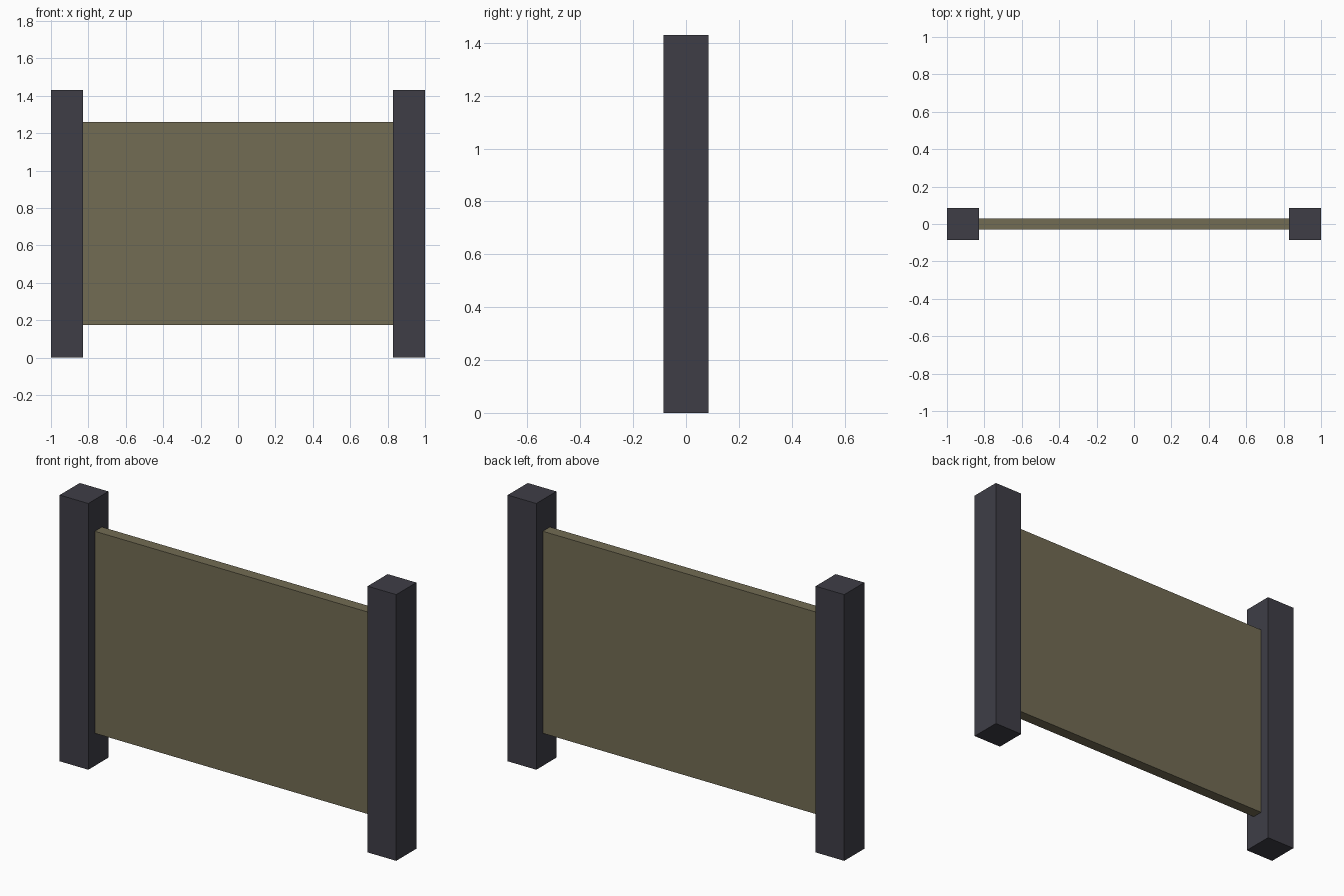
import bpy

if "Cube" in bpy.data.objects:
    bpy.data.objects.remove(bpy.data.objects["Cube"])


def material(name, rgb):
    mat = bpy.data.materials.new(name)
    mat.diffuse_color = (*rgb, 1.0)
    mat.use_nodes = True
    mat.node_tree.nodes["Principled BSDF"].inputs["Base Color"].default_value = mat.diffuse_color
    return mat


def box(name, size, location, mat):
    bpy.ops.mesh.primitive_cube_add(size=1, location=location)
    obj = bpy.context.object
    obj.name = name
    obj.scale = size
    bpy.ops.object.transform_apply(location=False, rotation=False, scale=True)
    obj.data.materials.append(mat)
    return obj


charcoal = material("charcoal", (0.049, 0.048, 0.062))
olive = material("olive_brown", (0.170, 0.150, 0.088))

POST_W, POST_H = 0.17, 1.43
PANEL_BOTTOM, PANEL_TOP, PANEL_T = 0.175, 1.26, 0.06

# Square end posts
for side, sign in (("left", -1), ("right", 1)):
    box(side + "_post", (POST_W, POST_W, POST_H),
        (sign * (1 - POST_W / 2), 0, POST_H / 2), charcoal)

# Thin panel spanning between the posts
box("panel", (2 - 2 * POST_W, PANEL_T, PANEL_TOP - PANEL_BOTTOM),
    (0, 0, (PANEL_TOP + PANEL_BOTTOM) / 2), olive)
